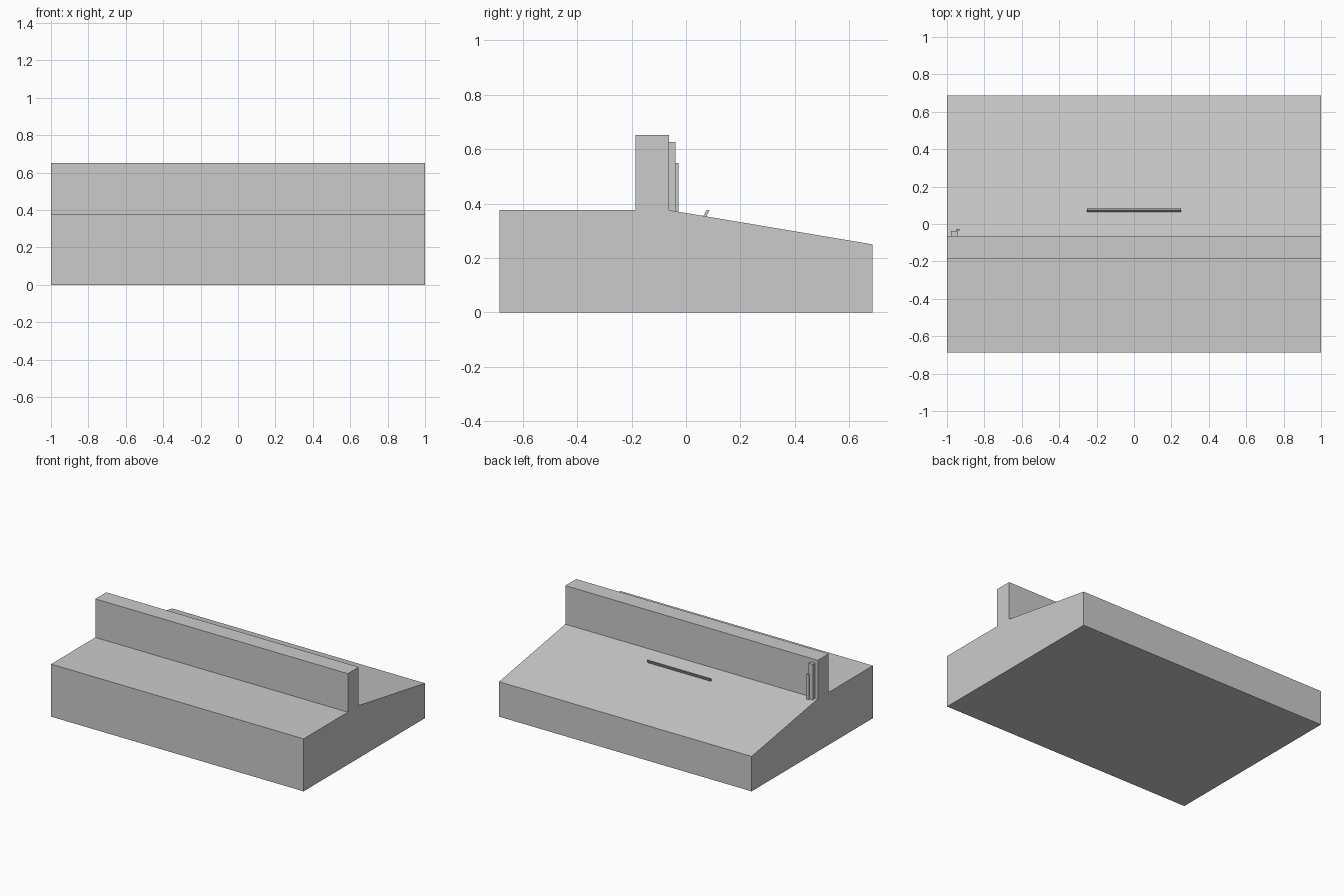
import bpy
import bmesh

cube = bpy.data.objects.get("Cube")
if cube:
    bpy.data.objects.remove(cube, do_unlink=True)

grey = bpy.data.materials.new("light grey")
grey.use_nodes = True
colour = (0.6, 0.6, 0.6, 1)
grey.diffuse_color = colour
grey.node_tree.nodes["Principled BSDF"].inputs["Base Color"].default_value = colour


def extrude_profile(name, profile, x_min, x_max):
    """Sweep a closed (y, z) profile along x into a flat-shaded solid."""
    bm = bmesh.new()
    end = bm.faces.new([bm.verts.new((x_min, y, z)) for y, z in profile])
    swept = bmesh.ops.extrude_face_region(bm, geom=[end])["geom"]
    verts = [v for v in swept if isinstance(v, bmesh.types.BMVert)]
    bmesh.ops.translate(bm, verts=verts, vec=(x_max - x_min, 0, 0))
    bmesh.ops.recalc_face_normals(bm, faces=bm.faces)
    mesh = bpy.data.meshes.new(name)
    bm.to_mesh(mesh)
    bm.free()
    mesh.materials.append(grey)
    obj = bpy.data.objects.new(name, mesh)
    bpy.context.collection.objects.link(obj)
    return obj


def rectangle(y0, y1, z0, z1):
    return [(y0, z0), (y1, z0), (y1, z1), (y0, z1)]


DEPTH = 0.686
DECK = 0.376
WALL_FRONT, WALL_BACK = -0.186, -0.063

# Base with level front deck, upright wall and sloping rear deck
extrude_profile("base_and_wall", [
    (-DEPTH, 0), (DEPTH, 0), (DEPTH, 0.25),
    (WALL_BACK, DECK), (WALL_BACK, 0.652),
    (WALL_FRONT, 0.652), (WALL_FRONT, DECK), (-DEPTH, DECK),
], -1, 1)

# Two small posts behind one end of the wall
extrude_profile("tall_post", rectangle(WALL_BACK, -0.038, 0.372, 0.627), -0.979, -0.945)
extrude_profile("short_post", rectangle(-0.038, -0.028, 0.37, 0.55), -0.953, -0.934)

# Thin leaning ledge on the rear slope
extrude_profile("leaning_ledge", [
    (0.064, 0.355), (0.074, 0.352), (0.086, 0.376), (0.076, 0.376),
], -0.25, 0.25)
